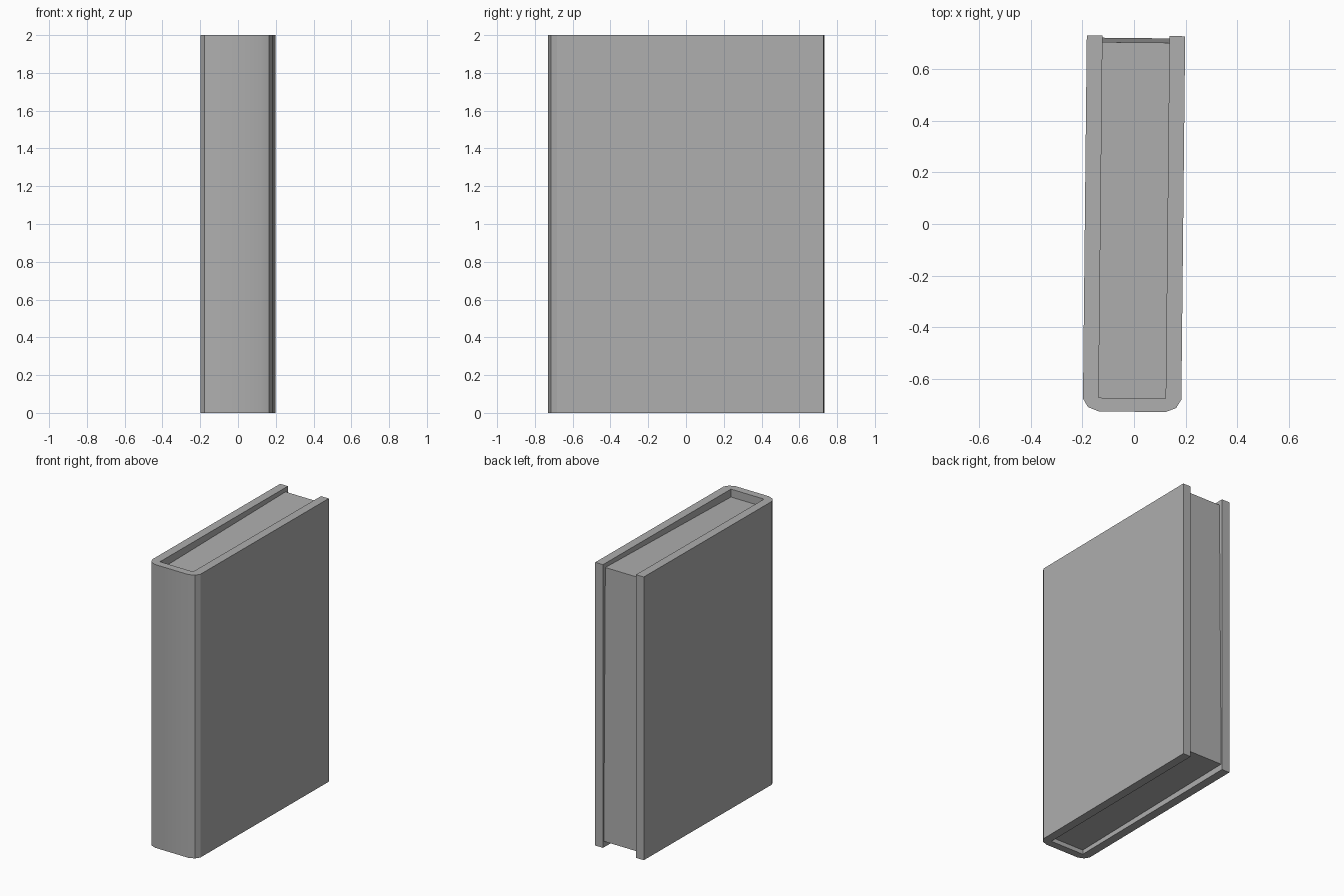
import bpy
import bmesh
from math import radians
from mathutils import Matrix, Vector

cube = bpy.data.objects.get("Cube")
if cube:
    bpy.data.objects.remove(cube, do_unlink=True)

TWIST = Matrix.Rotation(-0.0105, 4, 'Z')  # the book stands turned very slightly

grey = bpy.data.materials.new("mid grey")
grey.use_nodes = True
colour = (0.425, 0.425, 0.425, 1)
grey.diffuse_color = colour
grey.node_tree.nodes["Principled BSDF"].inputs["Base Color"].default_value = colour


def extrude_profile(name, points, direction):
    """Extrude a closed flat outline along a direction into a solid part."""
    bm = bmesh.new()
    face = bm.faces.new([bm.verts.new(p) for p in points])
    moved = bmesh.ops.extrude_face_region(bm, geom=[face], use_keep_orig=True)["geom"]
    verts = [v for v in moved if isinstance(v, bmesh.types.BMVert)]
    bmesh.ops.translate(bm, verts=verts, vec=Vector(direction))
    bmesh.ops.recalc_face_normals(bm, faces=bm.faces)
    bm.transform(TWIST)
    # Soft shading across the gentle spine facets, crisp everywhere else
    for f in bm.faces:
        f.smooth = True
    for e in bm.edges:
        e.smooth = e.calc_face_angle(0) < radians(30)
    mesh = bpy.data.meshes.new(name)
    bm.to_mesh(mesh)
    bm.free()
    mesh.materials.append(grey)
    obj = bpy.data.objects.new(name, mesh)
    bpy.context.collection.objects.link(obj)


# Cover: U-shaped wrap with a faceted, rounded spine; half outline mirrored in x
half = [(0.13, -0.676), (0.13, 0.731), (0.191, 0.731),
        (0.191, -0.68), (0.171, -0.713), (0.13, -0.729)]
outline = half + [(-x, y) for x, y in reversed(half)]
extrude_profile("cover", [(x, y, 0) for x, y in outline], (0, 0, 2))

# Page block: recessed and leaning slightly towards the spine
side = [(-0.68, 0.03), (0.722, 0.043), (0.705, 1.97), (-0.68, 1.944)]
extrude_profile("pages", [(-0.131, y, z) for y, z in side], (0.262, 0, 0))
